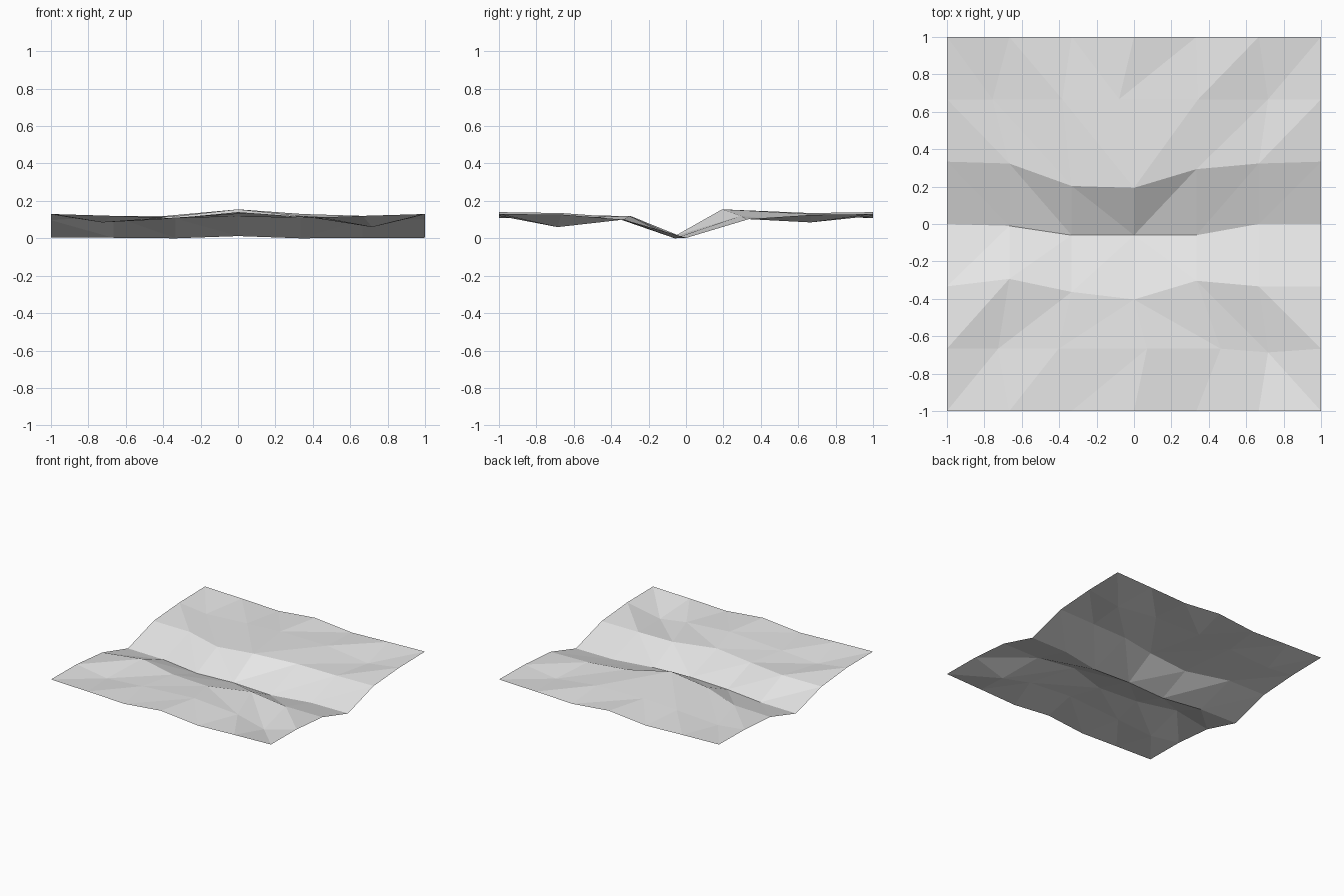
import bpy
import bmesh

STEPS = 6  # cells along each side of the sheet

default_cube = bpy.data.objects.get("Cube")
if default_cube:
    bpy.data.objects.remove(default_cube, do_unlink=True)


def make_material(name, value):
    material = bpy.data.materials.new(name)
    material.use_nodes = True
    colour = (value, value, value, 1.0)
    material.diffuse_color = colour
    material.node_tree.nodes["Principled BSDF"].inputs["Base Color"].default_value = colour
    return material


# Heights of each row from front to back, in thousandths
edge_heights = [130, 120, 108, 140, 108, 120, 130]
heights = [
    edge_heights,
    [127, 85, 107, 135, 107, 60, 127],
    [97, 118, 105, 116, 120, 100, 100],
    [3, 3, 0, 12, 0, 2, 3],
    [102, 105, 118, 155, 120, 103, 102],
    [125, 98, 120, 135, 130, 85, 125],
    edge_heights,
]

# Sideways shift of the points in the hummocky rows, in hundredths
shift_x = {
    1: [0, -6, -7, 7, 13, 5, 0],
    5: [0, -9, -5, -8, 1, 5, 0],
}

# Shift along the depth for the bent rows beside the channel, in hundredths
shift_y = {
    1: [0, 0, 0, 0, 0, -2, 0],
    2: [0, 4, -3, -7, 3, 0, 0],
    3: [0, -1, -6, -6, -6, 0, 0],
    4: [0, -1, -13, -14, -4, -1, 0],
}
level = [0] * (STEPS + 1)


def grid_point(row, column):
    x = 2 * column / STEPS - 1 + shift_x.get(row, level)[column] / 100
    y = 2 * row / STEPS - 1 + shift_y.get(row, level)[column] / 100
    return x, y, heights[row][column] / 1000


# Faceted ground sheet, its diagonals running outward from the middle
bm = bmesh.new()
points = [[bm.verts.new(grid_point(row, column)) for column in range(STEPS + 1)]
          for row in range(STEPS + 1)]
half = STEPS // 2
for row in range(STEPS):
    for column in range(STEPS):
        near_left, near_right = points[row][column:column + 2]
        far_left, far_right = points[row + 1][column:column + 2]
        if (row < half) == (column < half):
            bm.faces.new((near_left, near_right, far_right))
            bm.faces.new((near_left, far_right, far_left))
        else:
            bm.faces.new((near_left, near_right, far_left))
            bm.faces.new((near_right, far_right, far_left))

mesh = bpy.data.meshes.new("ground_sheet")
bm.to_mesh(mesh)
bm.free()
mesh.materials.append(make_material("light grey", 0.8))
ground_sheet = bpy.data.objects.new("ground_sheet", mesh)
bpy.context.collection.objects.link(ground_sheet)
